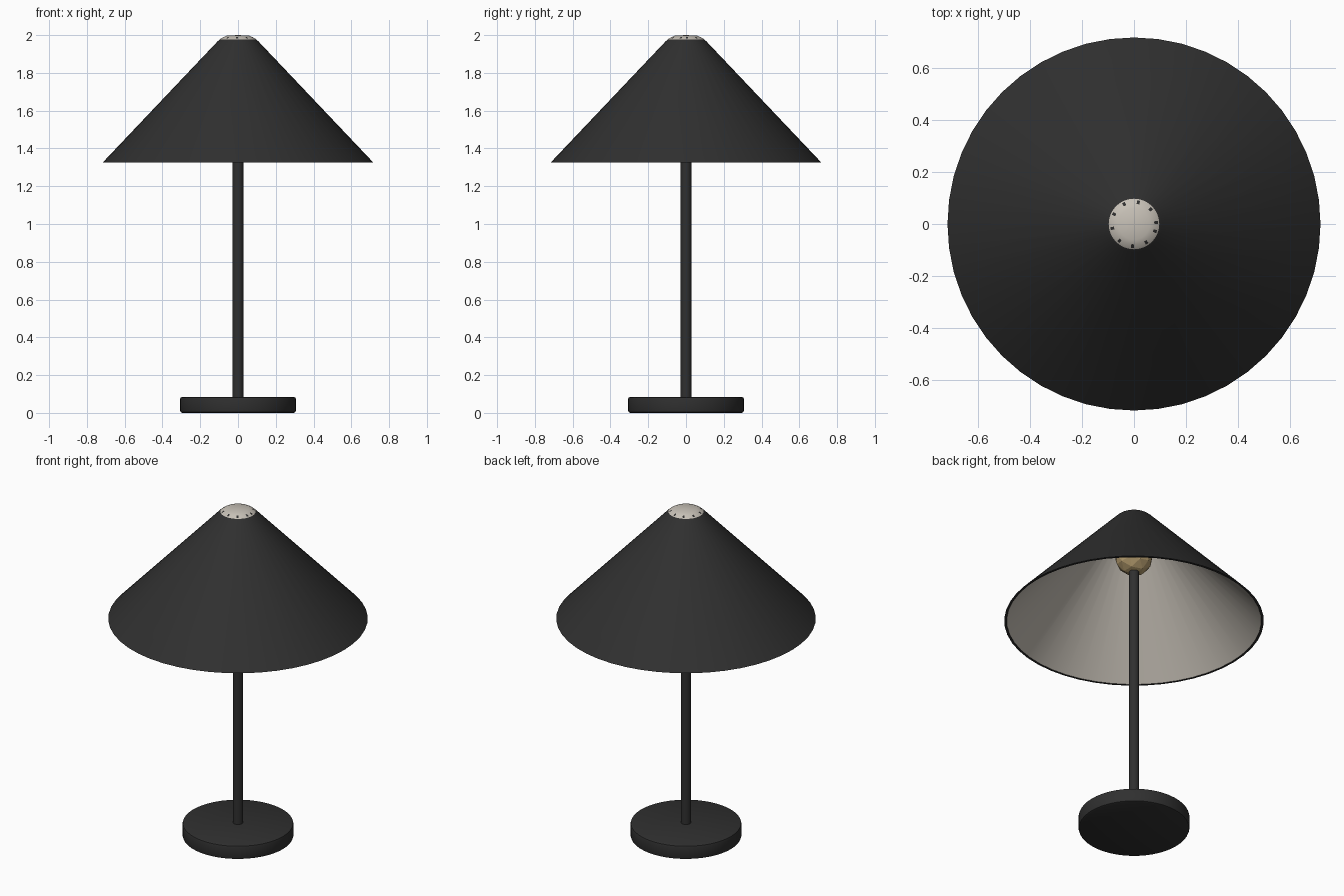
import bpy, bmesh, math

if "Cube" in bpy.data.objects:
    bpy.data.objects.remove(bpy.data.objects["Cube"])


def material(name, rgb):
    m = bpy.data.materials.new(name)
    m.diffuse_color = (*rgb, 1)
    m.use_nodes = True
    m.node_tree.nodes["Principled BSDF"].inputs["Base Color"].default_value = m.diffuse_color
    return m


BLACK = material("matte black", (0.029, 0.029, 0.029))
CREAM = material("cream lining", (0.57, 0.53, 0.47))
BRASS = material("warm bulb", (0.47, 0.34, 0.16))


def lathe(name, profile, segs, mats, rule=lambda band, k: 0, angle=35):
    """Revolve (radius, z) points; rule gives a material index per band and step."""
    bm = bmesh.new()
    rings = []
    for r, z in profile:
        if r == 0:
            rings.append([bm.verts.new((0, 0, z))] * segs)
        else:
            rings.append([bm.verts.new((r * math.cos(2 * math.pi * k / segs),
                                        r * math.sin(2 * math.pi * k / segs), z))
                          for k in range(segs)])
    for b in range(len(rings) - 1):
        lo, hi = rings[b], rings[b + 1]
        if profile[b][0] == 0 and profile[b + 1][0] == 0:
            continue  # no surface along the axis
        for k in range(segs):
            n = (k + 1) % segs
            f = bm.faces.new(list(dict.fromkeys((lo[k], lo[n], hi[n], hi[k]))))
            f.material_index = rule(b, k)
    bmesh.ops.remove_doubles(bm, verts=bm.verts, dist=1e-5)
    bmesh.ops.recalc_face_normals(bm, faces=bm.faces)
    me = bpy.data.meshes.new(name)
    bm.to_mesh(me)
    bm.free()
    for m in mats:
        me.materials.append(m)
    ob = bpy.data.objects.new(name, me)
    bpy.context.collection.objects.link(ob)
    bpy.ops.object.select_all(action='DESELECT')
    ob.select_set(True)
    bpy.context.view_layer.objects.active = ob
    bpy.ops.object.shade_smooth_by_angle(angle=math.radians(angle))
    return ob


# weighted disc base with softened edges
lathe("base", [(0, 0), (0.295, 0), (0.304, 0.004), (0.307, 0.014), (0.307, 0.071),
               (0.304, 0.081), (0.295, 0.085), (0, 0.085)], 48, [BLACK])

# stem
lathe("stem", [(0, 0.08), (0.029, 0.08), (0.029, 1.68), (0, 1.68)], 16, [BLACK])


# shade: black outside and rim, cream cap and inside, dark flecks round the cap
def shade_rule(band, k):
    if band == 3:
        return 0 if k % 5 == 0 else 1
    return 0 if band < 2 or band == 9 else 1


lathe("shade", [(0.716, 1.326), (0.108, 1.967), (0.097, 1.977), (0.092, 1.981),
                (0.078, 1.989), (0.060, 1.997), (0, 2.0),
                (0, 1.985), (0.09, 1.968), (0.702, 1.326), (0.716, 1.326)],
      48, [BLACK, CREAM], shade_rule)

# faceted bulb
bpy.ops.mesh.primitive_ico_sphere_add(subdivisions=2, radius=0.105, location=(0, 0, 1.73))
bulb = bpy.context.object
bulb.name = "bulb"
bulb.data.materials.append(BRASS)
